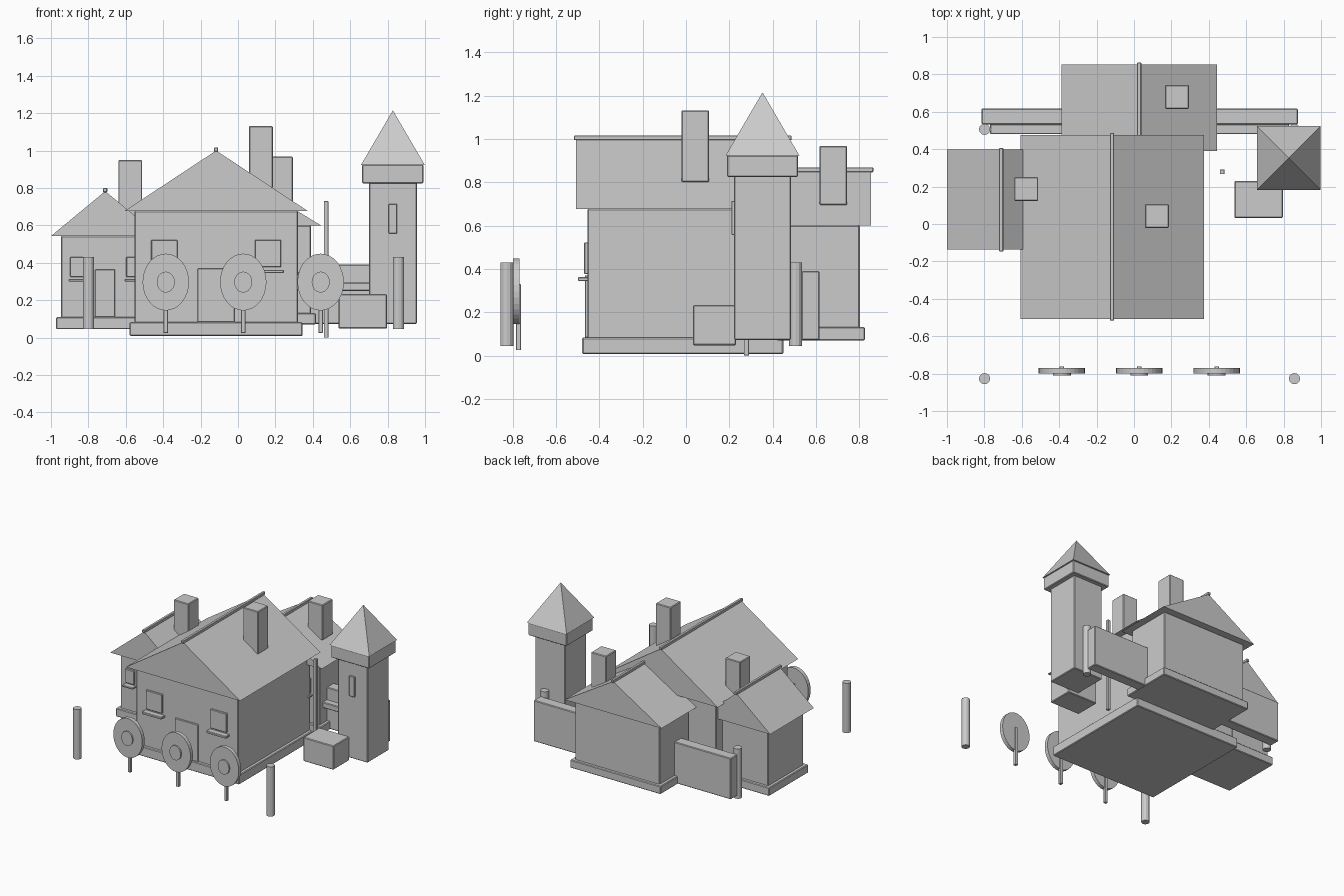
import bpy, bmesh, math
from mathutils import Matrix

if "Cube" in bpy.data.objects:
    bpy.data.objects.remove(bpy.data.objects["Cube"])


def finish(name, bm, bevel=0.0):
    bmesh.ops.recalc_face_normals(bm, faces=bm.faces)
    me = bpy.data.meshes.new(name)
    bm.to_mesh(me)
    bm.free()
    ob = bpy.data.objects.new(name, me)
    bpy.context.collection.objects.link(ob)
    if bevel:
        m = ob.modifiers.new("Bevel", 'BEVEL')
        m.width = bevel
        m.segments = 1
    return ob


def box(name, x, y, z, bevel=0.005):
    """Box from (min, max) pairs on each axis."""
    bm = bmesh.new()
    mat = Matrix.Translation([(a + b) / 2 for a, b in (x, y, z)]) @ \
        Matrix.Diagonal([b - a for a, b in (x, y, z)] + [1])
    bmesh.ops.create_cube(bm, size=1, matrix=mat)
    return finish(name, bm, bevel)


def span(c, h):
    return (c - h, c + h)


def gable(name, cx, hx, y, z):
    """Solid triangular roof with its ridge along y."""
    bm = bmesh.new()
    tri = [bm.verts.new((px, y[0], pz)) for px, pz in
           ((cx - hx, z[0]), (cx + hx, z[0]), (cx, z[1]))]
    face = bm.faces.new(tri)
    ext = bmesh.ops.extrude_face_region(bm, geom=[face], use_keep_orig=True)
    verts = [g for g in ext["geom"] if isinstance(g, bmesh.types.BMVert)]
    bmesh.ops.translate(bm, verts=verts, vec=(0, y[1] - y[0], 0))
    return finish(name, bm)


def cone(name, loc, r1, r2, depth, sides, rot=Matrix(), scale=(1, 1, 1)):
    bm = bmesh.new()
    mat = Matrix.Translation(loc) @ Matrix.Diagonal((*scale, 1)) @ rot
    bmesh.ops.create_cone(bm, cap_ends=True, segments=sides, radius1=r1,
                          radius2=r2, depth=depth, matrix=mat)
    return finish(name, bm)


def house(name, cx, cy, hx, hy, z0, z1, eave, peak, door_top, chimney):
    # hx, hy are the roof half sizes; walls and plinth step inwards
    bx, by = hx - 0.053, hy - 0.052
    box(name + "_plinth", span(cx, bx + 0.025), span(cy, by + 0.024), (z0, z1))
    box(name + "_walls", span(cx, bx), span(cy, by), (z1 - 0.01, eave))
    gable(name + "_roof", cx, hx, span(cy, hy), (eave, peak))
    box(name + "_ridge_cap", span(cx, 0.011), span(cy, hy + 0.01),
        (peak - 0.006, peak + 0.016), 0.003)
    # door, windows and sills on the front wall
    front, w, h = cy - by, 2 * bx, eave - z1
    box(name + "_door", span(cx, 0.113 * w), (front - 0.012, front + 0.01),
        (z1, door_top), 0.003)
    for side, tag in ((-1, "left"), (1, "right")):
        wx = cx + side * 0.317 * w
        box(f"{name}_{tag}_window", span(wx, 0.08 * w),
            (front - 0.015, front + 0.01),
            (z1 + 0.494 * h, z1 + 0.74 * h), 0.003)
        box(f"{name}_{tag}_sill", span(wx, 0.097 * w),
            (front - 0.043, front + 0.01),
            (z1 + 0.44 * h, z1 + 0.47 * h), 0.003)
    # chimney
    x, y, zr = chimney
    box(name + "_chimney", span(x, 0.064), span(y, 0.064), zr)


house("main_house", -0.117, -0.015, 0.490, 0.492, 0.008, 0.083, 0.677, 1.0,
      0.37, (0.122, 0.043, (0.80, 1.132)))
house("back_house", 0.028, 0.622, 0.416, 0.232, 0.070, 0.132, 0.60, 0.852,
      0.36, (0.230, 0.680, (0.695, 0.968)))
house("left_house", -0.710, 0.130, 0.290, 0.267, 0.045, 0.110, 0.543, 0.783,
      0.365, (-0.576, 0.187, (0.60, 0.95)))

# watch tower
TX, TY = 0.828, 0.353
box("tower_body", span(TX, 0.128), span(TY, 0.131), (0.073, 0.83))
box("tower_head", span(TX, 0.164), span(TY, 0.164), (0.825, 0.924))
cone("tower_spire", (TX, TY, 1.0695), 0.17 * math.sqrt(2), 0, 0.291, 4,
     Matrix.Rotation(math.pi / 4, 4, 'Z'))
box("tower_window", span(TX, 0.023), (TY - 0.144, TY - 0.12), (0.557, 0.714), 0.003)

# yard wall with its inner ledge
box("yard_wall", span(0.03, 0.846), (0.533, 0.617), (0.072, 0.39))
box("wall_ledge", span(0.03, 0.80), (0.48, 0.535), (0.25, 0.295))

# round corner posts
for px in (-0.799, 0.858):
    for py in (-0.827, 0.506):
        cone("corner_post", (px, py, 0.238), 0.03, 0.03, 0.386, 12)

# crate and flag pole
box("crate", (0.537, 0.796), (0.032, 0.230), (0.048, 0.233))
box("flag_pole", span(0.471, 0.0125), span(0.279, 0.0125), (0.0, 0.73), 0.002)

# row of oval targets on stakes
lay = Matrix.Rotation(math.pi / 2, 4, 'X')
for tx in (-0.386, 0.028, 0.442):
    cone("target_disc", (tx, -0.784, 0.297), 1, 1, 0.03, 32, lay, (0.124, 1, 0.152))
    cone("target_boss", (tx, -0.798, 0.297), 1, 1, 0.026, 20, lay, (0.048, 1, 0.056))
    box("target_stake", span(tx, 0.012), (-0.784, -0.761), (0.025, 0.33), 0.002)
